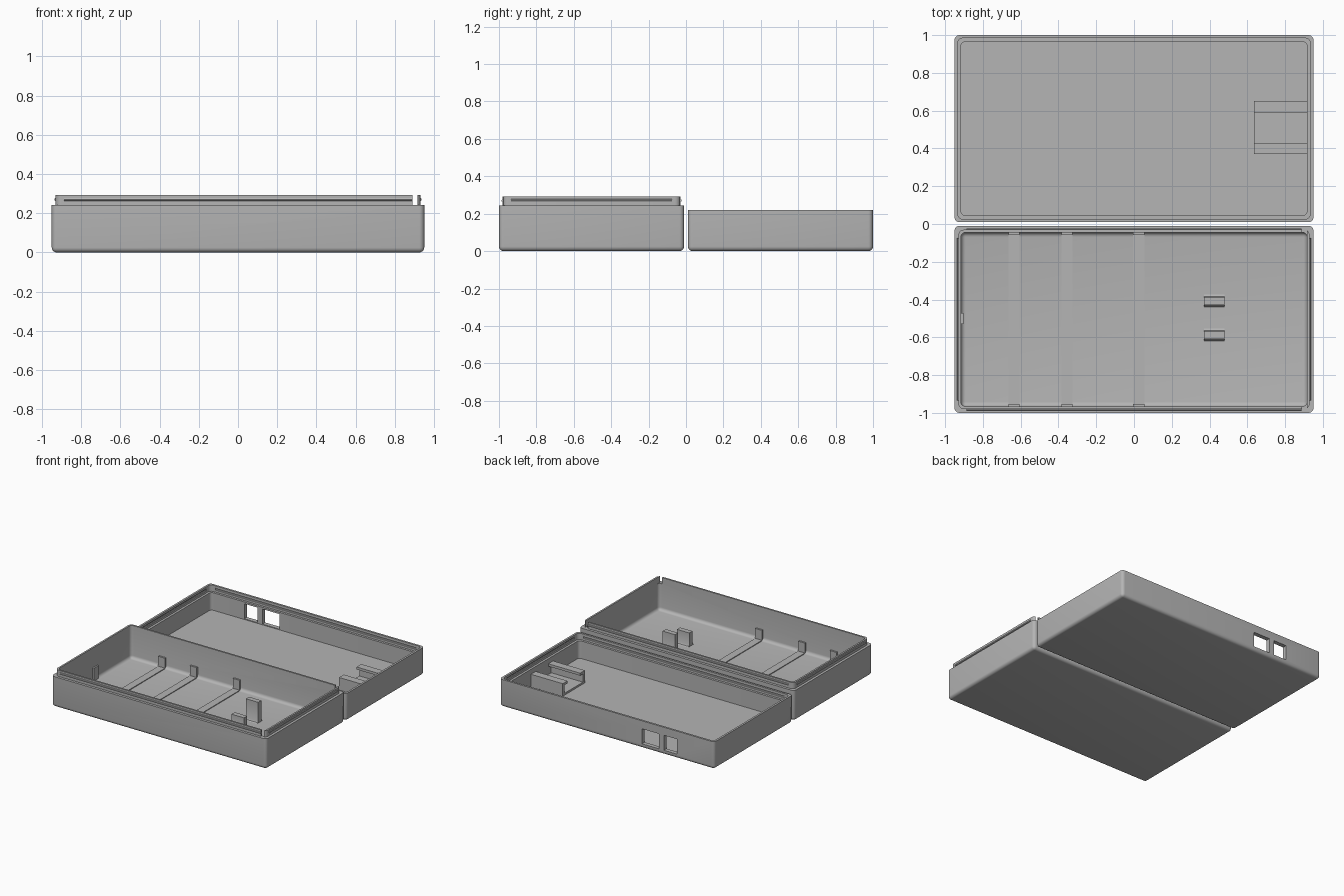
import bpy, bmesh, math
from mathutils import Matrix

if "Cube" in bpy.data.objects:
    bpy.data.objects.remove(bpy.data.objects["Cube"])

grey = bpy.data.materials.new("plastic_grey")
grey.use_nodes = True
grey.diffuse_color = (0.46, 0.46, 0.46, 1)
grey.node_tree.nodes["Principled BSDF"].inputs["Base Color"].default_value = grey.diffuse_color


def finish(bm, name):
    bmesh.ops.recalc_face_normals(bm, faces=bm.faces[:])
    mesh = bpy.data.meshes.new(name)
    bm.to_mesh(mesh)
    bm.free()
    obj = bpy.data.objects.new(name, mesh)
    bpy.context.collection.objects.link(obj)
    mesh.materials.append(grey)
    return obj


def block(name, x, y, z, corner=0, rounded_bottom=False):
    """Box between ranges, with optional rounded upright corners and bottom rim."""
    bm = bmesh.new()
    bmesh.ops.create_cube(bm, size=1)
    for v in bm.verts:
        v.co = [r[0] if c < 0 else r[1] for r, c in zip((x, y, z), v.co)]
    if corner:
        def chosen(e):
            a, b = (v.co for v in e.verts)
            return abs(a.z - b.z) > 1e-5 or (rounded_bottom and max(a.z, b.z) < z[0] + 1e-5)
        bmesh.ops.bevel(bm, geom=[e for e in bm.edges if chosen(e)], offset=corner,
                        segments=5, profile=0.5, affect='EDGES')
    return finish(bm, name)


def rod(name, axis, length, place, radius=0.009):
    bm = bmesh.new()
    turn = Matrix.Rotation(math.pi / 2, 4, 'Y' if axis == 'X' else 'X')
    bmesh.ops.create_cone(bm, cap_ends=True, segments=8, radius1=radius, radius2=radius,
                          depth=length, matrix=Matrix.Translation(place) @ turn)
    return finish(bm, name)


def extrude_yz(name, profile, x):
    bm = bmesh.new()
    face = bm.faces.new([bm.verts.new((x[0], y, z)) for y, z in profile])
    out = bmesh.ops.extrude_face_region(bm, geom=[face])
    for v in out["geom"]:
        if isinstance(v, bmesh.types.BMVert):
            v.co.x = x[1]
    return finish(bm, name)


def combine(obj, tool, operation='DIFFERENCE'):
    """Apply a boolean and discard the helper."""
    tool.hide_render = True
    mod = obj.modifiers.new("cut", 'BOOLEAN')
    mod.operation, mod.object, mod.solver = operation, tool, 'EXACT'
    bpy.context.view_layer.update()
    graph = bpy.context.evaluated_depsgraph_get()
    mesh = bpy.data.meshes.new_from_object(obj.evaluated_get(graph))
    obj.modifiers.clear()
    obj.data = mesh
    bpy.data.objects.remove(tool)


def inset(r, d):
    return (r[0] + d, r[1] - d)


def snap_rods(name, y, offset, z):
    """Four rods running along the straight sides of a tray."""
    mid = (y[0] + y[1]) / 2
    side = inset(y, offset)
    rods = [rod(name + "_" + n, 'X', 1.775, (0, p, z)) for n, p in zip(("front", "back"), side)]
    rods += [rod(name + "_" + n, 'Y', 0.86, (s * (0.95 - offset), mid, z))
             for n, s in (("right", -1), ("left", 1))]
    return rods


X, WALL, FLOOR = (-0.95, 0.95), 0.034, 0.03
smooth = []

# Front tray: shell, raised lip, cavity, lip notch
FY, RIM, LIP = (-1, -0.01), 0.243, 0.293
front_tray = block("front_tray", X, FY, (0, RIM), 0.025, True)
combine(front_tray, block("lip", inset(X, 0.02), inset(FY, 0.02), (0.1, LIP), 0.03), 'UNION')
combine(front_tray, block("cavity", inset(X, WALL), inset(FY, WALL), (FLOOR, 0.5), 0.025, True))
combine(front_tray, block("notch", (0.889, 0.915), (-1.1, 0.1), (RIM, 0.5)))
smooth.append(front_tray)
smooth += snap_rods("lip_bead", FY, 0.022, 0.27)

# Floor strips with a stop at each end
inner = inset(FY, WALL)
for i, x in enumerate((-0.635, -0.355, 0.025)):
    span = (x - 0.03, x + 0.03)
    block(f"floor_strip_{i}", span, inset(FY, WALL - 0.005), (0.02, FLOOR + 0.006))
    block(f"strip_stop_front_{i}", span, (inner[0] - 0.01, inner[0] + 0.014), (0.02, 0.115))
    block(f"strip_stop_back_{i}", span, (inner[1] - 0.014, inner[1] + 0.01), (0.02, 0.115))
block("side_stop", (-0.93, -0.903), (-0.53, -0.47), (0.02, 0.135))

# Two upright posts with flared feet
for name, y, top in (("tall_post", -0.41, 0.195), ("short_post", -0.59, 0.14)):
    half = [(0.036, 0.02), (0.036, FLOOR), (0.026, 0.034), (0.02, 0.045), (0.02, top)]
    profile = [(y + a, z) for a, z in half] + [(y - a, z) for a, z in reversed(half)]
    smooth.append(extrude_yz(name, profile, (0.37, 0.48)))

# Rear tray: shell, cavity, rim rebate with snap grooves, two ports
RY, TOP = (0.01, 1), 0.22
rear_tray = block("rear_tray", X, RY, (0, TOP), 0.025, True)
combine(rear_tray, block("cavity", inset(X, WALL), inset(RY, WALL), (FLOOR, 0.5), 0.025))
combine(rear_tray, block("rebate", inset(X, 0.016), inset(RY, 0.016), (TOP - 0.05, 0.5), 0.028))
for groove in snap_rods("groove", RY, 0.018, TOP - 0.025):
    combine(rear_tray, groove)
for x in ((-0.46, -0.31), (-0.62, -0.505)):
    combine(rear_tray, block("port", x, (0.9, 1.1), (0.036, 0.156)))
smooth.append(rear_tray)

# Holder: base plate with two inward-facing rails
BX = (0.635, 0.925)
block("holder_plate", BX, (0.37, 0.65), (0.02, 0.045))
for name, y, s in (("front", 0.37, 1), ("back", 0.65, -1)):
    rail = [(0, 0.02), (0.025, 0.02), (0.025, 0.11), (0.06, 0.11), (0.06, 0.13), (0, 0.13)]
    extrude_yz("holder_rail_" + name, [(y + s * a, z) for a, z in rail], BX)

# Smooth rounded edges, keep crisp ones
bpy.ops.object.select_all(action='DESELECT')
for obj in smooth:
    obj.select_set(True)
bpy.context.view_layer.objects.active = front_tray
bpy.ops.object.shade_smooth_by_angle(angle=math.radians(35))
